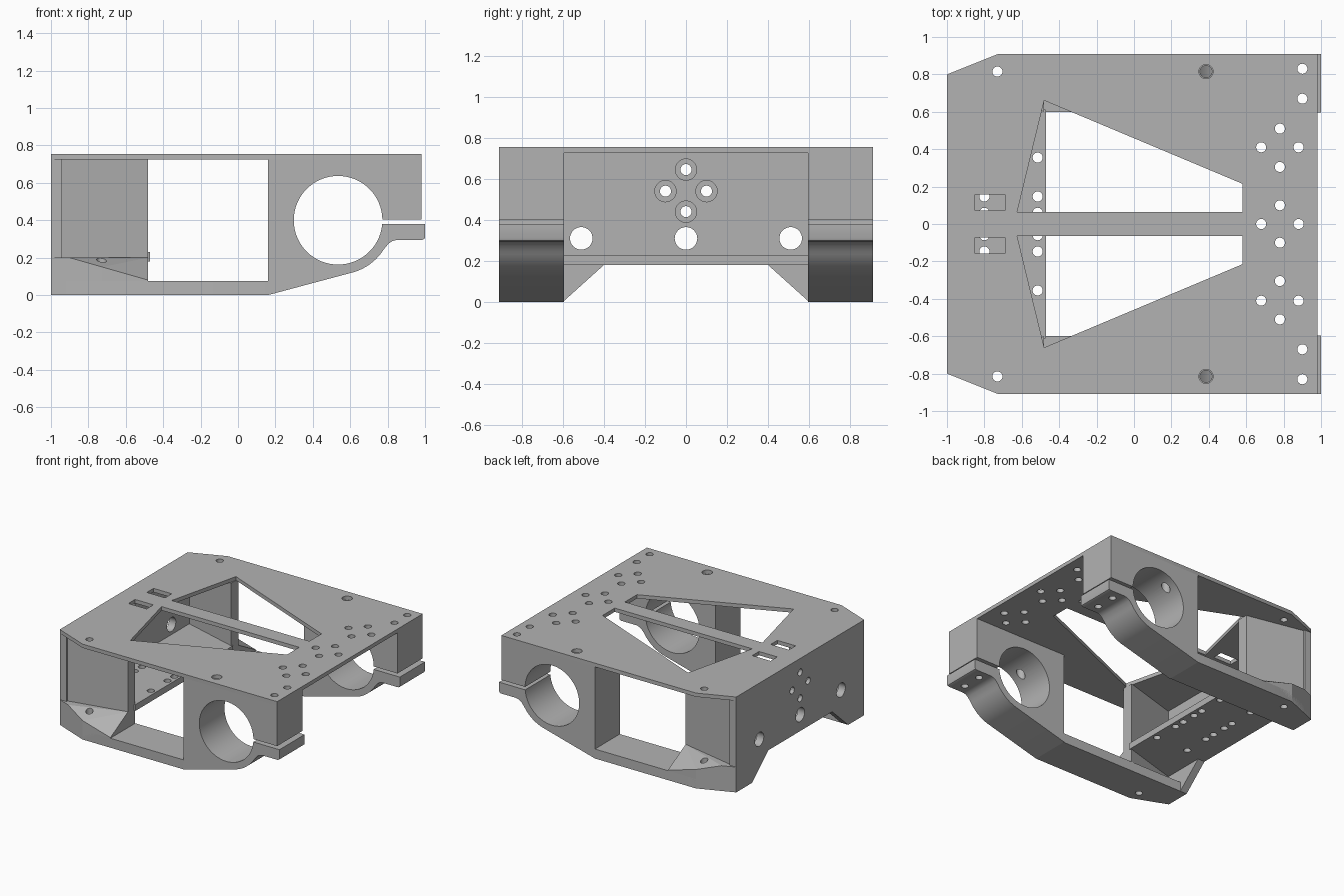
import bpy, bmesh
from math import cos, sin, pi, radians

cube = bpy.data.objects.get("Cube")
if cube:
    bpy.data.objects.remove(cube, do_unlink=True)

grey = bpy.data.materials.new("machined_grey")
grey.use_nodes = True
GREY = (0.45, 0.45, 0.45, 1)
grey.diffuse_color = GREY
grey.node_tree.nodes["Principled BSDF"].inputs["Base Color"].default_value = GREY


def prism(bm, pts, axis, lo, hi):
    """Extrude a closed 2D profile along an axis."""
    place = {"x": lambda a, b, t: (t, a, b),
             "y": lambda a, b, t: (a, t, b),
             "z": lambda a, b, t: (a, b, t)}[axis]
    low = [bm.verts.new(place(a, b, lo)) for a, b in pts]
    high = [bm.verts.new(place(a, b, hi)) for a, b in pts]
    bm.faces.new(low)
    bm.faces.new(high[::-1])
    n = len(pts)
    for i in range(n):
        j = (i + 1) % n
        bm.faces.new((low[j], low[i], high[i], high[j]))


def circle(a, b, r, n=32):
    return [(a + r * cos(2 * pi * i / n), b + r * sin(2 * pi * i / n)) for i in range(n)]


def rect(a0, a1, b0, b1):
    return [(a0, b0), (a1, b0), (a1, b1), (a0, b1)]


def make_object(name, bm):
    bmesh.ops.recalc_face_normals(bm, faces=bm.faces[:])
    mesh = bpy.data.meshes.new(name)
    bm.to_mesh(mesh)
    bm.free()
    mesh.materials.append(grey)
    obj = bpy.data.objects.new(name, mesh)
    bpy.context.collection.objects.link(obj)
    return obj


def build(name, solid, cuts=()):
    """Make a part from one prism and subtract a list of prisms."""
    bm = bmesh.new()
    prism(bm, *solid)
    obj = make_object(name, bm)
    if cuts:
        cb = bmesh.new()
        for c in cuts:
            prism(cb, *c)
        cutter = make_object(name + "_cutter", cb)
        cutter.hide_render = True
        mod = obj.modifiers.new("cut", "BOOLEAN")
        mod.operation = "DIFFERENCE"
        mod.solver = "EXACT"
        mod.use_self = True
        mod.object = cutter
        finish(obj)
        bpy.ops.object.modifier_apply(modifier="cut")
        bpy.data.objects.remove(cutter, do_unlink=True)
    finish(obj)
    bpy.ops.object.shade_smooth_by_angle(angle=radians(30))
    return obj


def finish(obj):
    bpy.ops.object.select_all(action="DESELECT")
    obj.select_set(True)
    bpy.context.view_layer.objects.active = obj


TOP, UNDER = 0.755, 0.725
HOLE = 0.027

# Top plate with triangular windows, cable slots and bolt holes
outline = [(-1, -0.8), (-0.725, -0.91), (0.98, -0.91), (0.98, 0.91), (-0.725, 0.91), (-1, 0.8)]
cuts = []
for s in (1, -1):
    window = [(-0.625, 0.063), (0.58, 0.063), (0.58, 0.215), (-0.48, 0.66)]
    cuts.append(([(x, s * y) for x, y in window], "z", 0.6, 0.9))
    cuts.append((rect(-0.85, -0.69, *sorted((s * 0.073, s * 0.157))), "z", 0.6, 0.9))
    for x, y in [(-0.73, 0.815), (0.9, 0.83), (0.9, 0.67), (0.78, 0.51), (0.68, 0.41),
                 (0.88, 0.41), (0.78, 0.305), (0.78, 0.1)]:
        cuts.append((circle(x, s * y, HOLE, 24), "z", 0.6, 0.9))
    cuts.append((circle(0.385, s * 0.815, 0.038, 24), "z", 0.6, 0.9))
for x in (0.68, 0.88):
    cuts.append((circle(x, 0, HOLE, 24), "z", 0.6, 0.9))
build("top_plate", (outline, "z", UNDER, TOP), cuts)

# End wall with counterbored bolt pattern and three large holes
half = [(0.4, 0.18), (0.6, 0), (0.8, 0), (0.8, UNDER)]
wall = half + [(-y, z) for y, z in reversed(half)]
cuts = [(circle(y, 0.31, 0.055), "x", -1.1, -0.8) for y in (-0.51, 0, 0.51)]
for y, z in [(0, 0.645), (0, 0.44), (0.1, 0.54), (-0.1, 0.54)]:
    cuts.append((circle(y, z, HOLE, 24), "x", -1.1, -0.8))
    cuts.append((circle(y, z, 0.052), "x", -0.97, -0.8))
build("end_wall", (wall, "x", -1, -0.94), cuts)

# Inner shelf with mounting holes
shelf = [(-0.95, -0.74), (-0.47, -0.61), (-0.47, 0.61), (-0.95, 0.74)]
cuts = [(circle(x, s * y, HOLE, 24), "z", 0.1, 0.3)
        for x in (-0.515, -0.8) for y in (0.06, 0.147, 0.355) for s in (1, -1)]
build("shelf", (shelf, "z", 0.18, 0.23), cuts)

# Clamp arm profile: ramp, rounded underside, then the clamp ear
arm = [(0.16, 0)]
for i in range(13):
    t = radians(-73 + 41 * i / 12)
    arm.append((0.535 + 0.29 * cos(t), 0.4 + 0.29 * sin(t)))
arm += [(0.805, 0.275), (0.825, 0.289), (0.85, 0.295), (0.985, 0.295), (0.996, 0.3),
        (1, 0.31), (1, 0.39), (0.98, 0.39), (0.98, UNDER), (0.16, UNDER)]

for side, s in (("left", 1), ("right", -1)):
    def flip(pts):
        return [(x, s * y) for x, y in pts]

    inner, outer = sorted((s * 0.595, s * 0.91))

    # Clamp with bore, slit and screw holes
    cuts = [(circle(0.535, 0.4, 0.237, 64), "y", inner - 0.1, outer + 0.1),
            (rect(0.74, 1.1, 0.38, 0.403), "y", inner - 0.1, outer + 0.1),
            (circle(0.385, s * 0.815, 0.032, 24), "z", 0.4, 0.9)]
    cuts += [(circle(0.9, s * y, HOLE, 24), "z", 0.1, 0.9) for y in (0.83, 0.67)]
    build(side + "_clamp", (arm, "y", inner, outer), cuts)

    # Lower rail joining clamp and end wall
    rail = flip([(-1, 0.6), (0.16, 0.6), (0.16, 0.91), (-0.725, 0.91), (-1, 0.8)])
    rail_hole = (circle(-0.73, s * 0.815, HOLE, 24), "z", -0.1, 0.9)
    build(side + "_rail", (rail, "z", 0, 0.075), [rail_hole])

    # Angled side panel
    panel = flip([(-1, 0.8), (-0.48, 0.69), (-0.48, 0.6), (-0.96, 0.74)])
    build(side + "_panel", (panel, "z", 0.02, UNDER))

    # Sloped web blending the panel into the rail
    bm = bmesh.new()
    for x, y, z in [(-1, 0.8, 0.2), (-0.48, 0.69, 0.2), (-0.48, 0.91, 0.08),
                    (-0.9, 0.84, 0.2), (-0.725, 0.91, 0.15)]:
        for h in (0, z):
            bm.verts.new((x, s * y, h))
    bmesh.ops.convex_hull(bm, input=bm.verts[:])
    web = make_object(side + "_web", bm)
    cb = bmesh.new()
    prism(cb, *rail_hole)
    cutter = make_object("web_cutter", cb)
    mod = web.modifiers.new("cut", "BOOLEAN")
    mod.object = cutter
    finish(web)
    bpy.ops.object.modifier_apply(modifier="cut")
    bpy.data.objects.remove(cutter, do_unlink=True)
